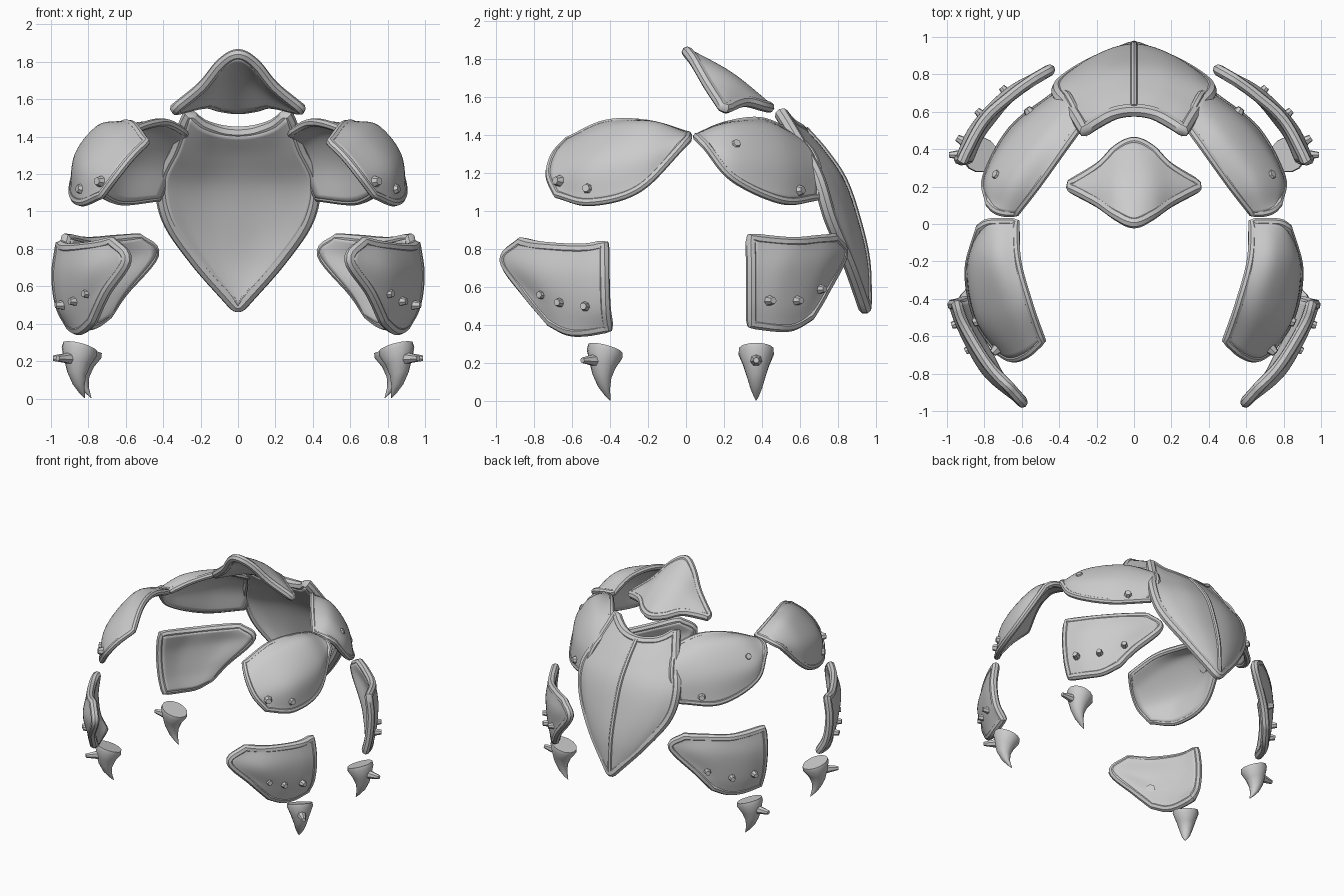
import bpy, bmesh, math
from mathutils import Vector as V

if "Cube" in bpy.data.objects:
    bpy.data.objects.remove(bpy.data.objects["Cube"])

steel = bpy.data.materials.new("plain_grey")
steel.diffuse_color = (0.6, 0.6, 0.6, 1)
steel.use_nodes = True
steel.node_tree.nodes["Principled BSDF"].inputs["Base Color"].default_value = steel.diffuse_color


def finish(name, bm, thick=0, mirror=True):
    bmesh.ops.remove_doubles(bm, verts=bm.verts, dist=1e-4)
    bmesh.ops.recalc_face_normals(bm, faces=bm.faces)
    me = bpy.data.meshes.new(name)
    bm.to_mesh(me)
    bm.free()
    me.materials.append(steel)
    me.shade_smooth()
    me.set_sharp_from_angle(angle=math.radians(40))
    ob = bpy.data.objects.new(name, me)
    bpy.context.collection.objects.link(ob)
    if thick:
        m = ob.modifiers.new("thickness", 'SOLIDIFY')
        m.thickness, m.offset = thick, 0
    if mirror:
        m = ob.modifiers.new("mirror", 'MIRROR')
        m.use_mirror_merge = False
    return ob


def spline(pts, n=7):
    """Smooth curve through the points."""
    pts = [V(p) for p in pts]
    p = [2 * pts[0] - pts[1]] + pts + [2 * pts[-1] - pts[-2]]
    out = []
    for i in range(1, len(p) - 2):
        a, b, c, d = p[i - 1:i + 3]
        for k in range(n):
            t = k / n
            out.append(0.5 * (2 * b + (c - a) * t + (2 * a - 5 * b + 4 * c - d) * t * t
                              + (3 * b - a - 3 * c + d) * t ** 3))
    return out + [pts[-1]]


def skin(bm, rings, wrap):
    vs = [[bm.verts.new(q) for q in r] for r in rings]
    m = len(vs[0])
    for a, b in zip(vs, vs[1:]):
        for j in range(m if wrap else m - 1):
            k = (j + 1) % m
            bm.faces.new((a[j], a[k], b[k], b[j]))
    return vs


def tube(name, path, r, centre, closed, mirror):
    """Round bead along a path."""
    pts = [path[0]]
    for q in path[1:]:
        if (q - pts[-1]).length > 0.008:
            pts.append(q)
    if closed and (pts[0] - pts[-1]).length < 0.008:
        pts.pop()
    n, rings = len(pts), []
    for i, q in enumerate(pts):
        nxt = pts[(i + 1) % n] if closed else pts[min(i + 1, n - 1)]
        prv = pts[i - 1] if closed else pts[max(i - 1, 0)]
        t = (nxt - prv).normalized()
        s = t.cross(q - centre).normalized()
        u = s.cross(t)
        rings.append([q + r * (math.cos(a) * s + math.sin(a) * u)
                      for a in (k * math.pi / 4 for k in range(8))])
    if closed:
        rings.append(rings[0])
    bm = bmesh.new()
    vs = skin(bm, rings, True)
    if not closed:
        bm.faces.new(vs[0])
        bm.faces.new(vs[-1])
    finish(name, bm, 0, mirror)


def plate(name, net, thick=0.056, rim=0.03, mirror=True, out=None, shift=0.004):
    """Curved plate through a net of points, with a rolled rim on its outer side."""
    rows = [spline(r) for r in net]
    cols = [spline(c) for c in zip(*rows)]
    bm = bmesh.new()
    skin(bm, cols, False)
    finish(name, bm, thick, mirror)
    border = ([c[0] for c in cols] + cols[-1][1:]
              + [c[-1] for c in cols[-2::-1]] + cols[0][-2:0:-1])
    border = [q + shift * (V(out) if out else V((q.x, q.y, 0)).normalized()) for q in border]
    centre = sum(border, V()) / len(border)
    tube(name + "_rim", border, rim, centre, True, mirror)


def stud(name, pos, direction, r=0.036, h=0.085, tip=0.5):
    bm = bmesh.new()
    bmesh.ops.create_cone(bm, cap_ends=True, segments=7, radius1=r, radius2=r * tip, depth=h)
    bm.transform(V(direction).to_track_quat('Z', 'Y').to_matrix().to_4x4())
    bmesh.ops.translate(bm, verts=bm.verts, vec=V(pos))
    finish(name, bm)


def both(half):
    return [(-x, y, z) for x, y, z in half[:0:-1]] + half


# Head plate: bent kite
plate("head_plate", [both(r) for r in (
    [(0, .005, 1.835), (.09, .045, 1.785), (.19, .115, 1.665), (.33, .19, 1.55)],
    [(0, .23, 1.71), (.09, .225, 1.695), (.20, .215, 1.625), (.335, .20, 1.545)],
    [(0, .435, 1.545), (.09, .395, 1.555), (.18, .305, 1.575), (.335, .21, 1.54)])],
    thick=0.05, rim=0.03, mirror=False, out=(0, .4, .9))

# Back plate: shield with a notched top, pointed bottom and central spine
back = [
    [(0, .60, 1.42), (.10, .585, 1.43), (.19, .54, 1.46), (.26, .495, 1.515)],
    [(0, .705, 1.30), (.12, .695, 1.30), (.22, .66, 1.31), (.325, .60, 1.34)],
    [(0, .805, 1.15), (.15, .795, 1.15), (.29, .75, 1.15), (.40, .69, 1.17)],
    [(0, .875, .95), (.14, .865, .95), (.27, .82, .95), (.37, .755, .96)],
    [(0, .925, .73), (.09, .915, .73), (.17, .885, .73), (.22, .85, .735)],
    [(0, .935, .495), (.005, .935, .495), (.01, .934, .497), (.015, .933, .50)]]
plate("back_plate", [both(r) for r in back], thick=0.065, rim=0.036, mirror=False, shift=0.008)
tube("back_spine", spline([V(r[0]) + V((0, .026, .012)) for r in back]), 0.02,
     V((0, 0, .9)), False, False)

# Upper side plates, front and rear pair
plate("front_upper_plate", [
    [(.63, .01, 1.40), (.62, -.20, 1.46), (.56, -.42, 1.46), (.49, -.62, 1.37)],
    [(.72, .01, 1.39), (.74, -.20, 1.445), (.68, -.45, 1.40), (.57, -.69, 1.29)],
    [(.78, .005, 1.375), (.855, -.22, 1.30), (.81, -.50, 1.24), (.65, -.715, 1.19)],
    [(.82, -.02, 1.35), (.88, -.25, 1.12), (.835, -.50, 1.05), (.725, -.675, 1.09)]],
    thick=0.038, rim=0.023)
plate("rear_upper_plate", [
    [(.63, .06, 1.39), (.52, .20, 1.45), (.39, .38, 1.475), (.28, .53, 1.42)],
    [(.69, .06, 1.39), (.64, .24, 1.435), (.49, .46, 1.42), (.33, .64, 1.33)],
    [(.735, .075, 1.375), (.76, .25, 1.30), (.60, .50, 1.26), (.365, .69, 1.22)],
    [(.77, .11, 1.34), (.785, .25, 1.175), (.65, .50, 1.06), (.425, .68, 1.075)]],
    thick=0.038, rim=0.023)

# Lower side plates, front and rear pair
plate("rear_lower_plate", [
    [(.915, .34, .855), (.80, .55, .835), (.66, .68, .845), (.53, .775, .855)],
    [(.93, .345, .70), (.845, .52, .70), (.67, .70, .72), (.45, .82, .77)],
    [(.915, .345, .53), (.855, .48, .52), (.75, .61, .53), (.615, .72, .57)],
    [(.885, .345, .41), (.83, .47, .395), (.765, .56, .40), (.695, .65, .45)]])
plate("front_lower_plate", [
    [(.945, -.43, .82), (.90, -.55, .80), (.785, -.74, .81), (.67, -.865, .835)],
    [(.965, -.43, .66), (.91, -.57, .66), (.785, -.79, .68), (.595, -.95, .74)],
    [(.945, -.425, .50), (.90, -.55, .50), (.82, -.69, .51), (.705, -.835, .57)],
    [(.89, -.41, .39), (.86, -.53, .37), (.825, -.62, .375), (.775, -.71, .42)]])

# Studs on the side plates
for p, d in (((.91, .44, .53), (.85, .5, 0)), ((.81, .58, .53), (.75, .65, 0)),
             ((.68, .70, .59), (.65, .75, 0)), ((.935, -.53, .50), (.95, -.3, 0)),
             ((.865, -.66, .52), (.85, -.5, 0)), ((.795, -.75, .56), (.8, -.6, 0))):
    stud("lower_stud", p, d)
for p, d in (((.84, -.52, 1.12), (.9, -.4, .1)), ((.74, -.675, 1.16), (.7, -.7, .1)),
             ((.82, -.18, 1.35), (.8, 0, .5)), ((.56, .60, 1.11), (.6, .8, .1)),
             ((.73, .26, 1.35), (.7, .4, .5))):
    stud("upper_stud", p, d, 0.035, 0.045, 0.6)

# Claws: curved horn hanging from a tilted base, with an outward spike
for name, c, d in (("front_claw", V((.845, -.425, 0)), V((.7, -.71, 0))),
                   ("rear_claw", V((.82, .37, 0)), V((1, 0, 0)))):
    s = V((-d.y, d.x, 0))
    rings = []
    for off, z, r, tilt in ((.0, .275, .07, .35), (.0, .275, .092, .35), (.005, .25, .095, .35),
                            (.02, .19, .07, .3), (.025, .13, .05, .3),
                            (.01, .07, .032, .3), (-.015, .03, .016, .2), (-.035, .003, .002, 0)):
        ring = []
        for k in range(14):
            a = k * math.tau / 14
            ring.append(c + d * (off + r * math.cos(a)) + s * r * math.sin(a)
                        + V((0, 0, z + tilt * r * math.cos(a))))
        rings.append(ring)
    bm = bmesh.new()
    vs = skin(bm, rings, True)
    bm.faces.new(vs[0])
    bm.faces.new(vs[-1])
    finish(name, bm)
    stud(name + "_spike", c + d * .11 + V((0, 0, .215)), d, 0.038, 0.12, 0.4)
